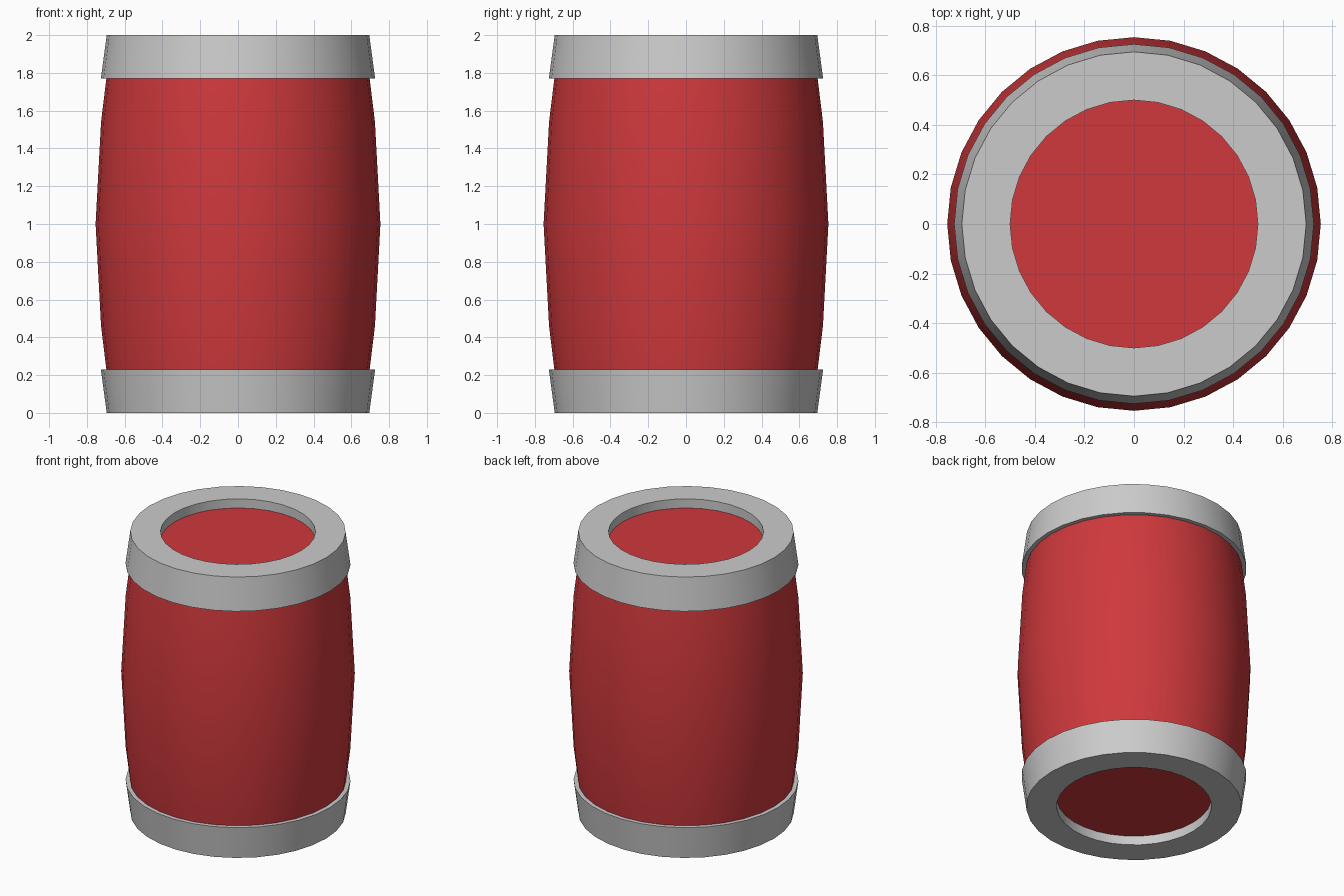
import bpy, bmesh, math

if "Cube" in bpy.data.objects:
    bpy.data.objects.remove(bpy.data.objects["Cube"])

SIDES = 32

def material(name, color):
    m = bpy.data.materials.new(name)
    m.diffuse_color = color
    m.use_nodes = True
    m.node_tree.nodes["Principled BSDF"].inputs["Base Color"].default_value = m.diffuse_color
    return m

def lathe(name, profile, mat=None):
    """Revolve (radius, z) points around z; radius 0 becomes a pole."""
    bm = bmesh.new()
    rings = []
    for r, z in profile:
        rings.append([bm.verts.new((r * math.cos(2 * math.pi * i / SIDES),
                                    r * math.sin(2 * math.pi * i / SIDES), z))
                      for i in range(SIDES)])
    for a, b in zip(rings, rings[1:]):
        for i in range(SIDES):
            j = (i + 1) % SIDES
            bm.faces.new((a[i], a[j], b[j], b[i]))
    return finish(name, bm, mat)

def finish(name, bm, mat):
    me = bpy.data.meshes.new(name)
    bm.to_mesh(me)
    bm.free()
    ob = bpy.data.objects.new(name, me)
    bpy.context.collection.objects.link(ob)
    if mat:
        me.materials.append(mat)
    bpy.ops.object.select_all(action='DESELECT')
    ob.select_set(True)
    bpy.context.view_layer.objects.active = ob
    bpy.ops.object.shade_smooth_by_angle(angle=math.radians(30))
    return ob

def disc(name, radius, z, up, mat):
    bm = bmesh.new()
    vs = [bm.verts.new((radius * math.cos(2 * math.pi * i / SIDES),
                        radius * math.sin(2 * math.pi * i / SIDES), z))
          for i in range(SIDES)]
    bm.faces.new(vs if up else vs[::-1])
    return finish(name, bm, mat)

red = material("red_paint", (0.62, 0.04, 0.045, 1))

# Bulging barrel wall
lathe("barrel_body", [(0.697, 0.23), (0.725, 0.46), (0.754, 1.0),
                      (0.725, 1.54), (0.697, 1.77)], red)

# Rims: inner lip, flat end, flared side, ledge against the wall
rim = [(0.697, 1.77), (0.726, 1.77), (0.695, 2.0), (0.5, 2.0), (0.5, 1.935)]
lathe("top_rim", rim)
lathe("bottom_rim", [(r, 2.0 - z) for r, z in reversed(rim)])

# Recessed end lids
disc("top_lid", 0.5, 1.935, True, red)
disc("bottom_lid", 0.5, 0.065, False, red)
